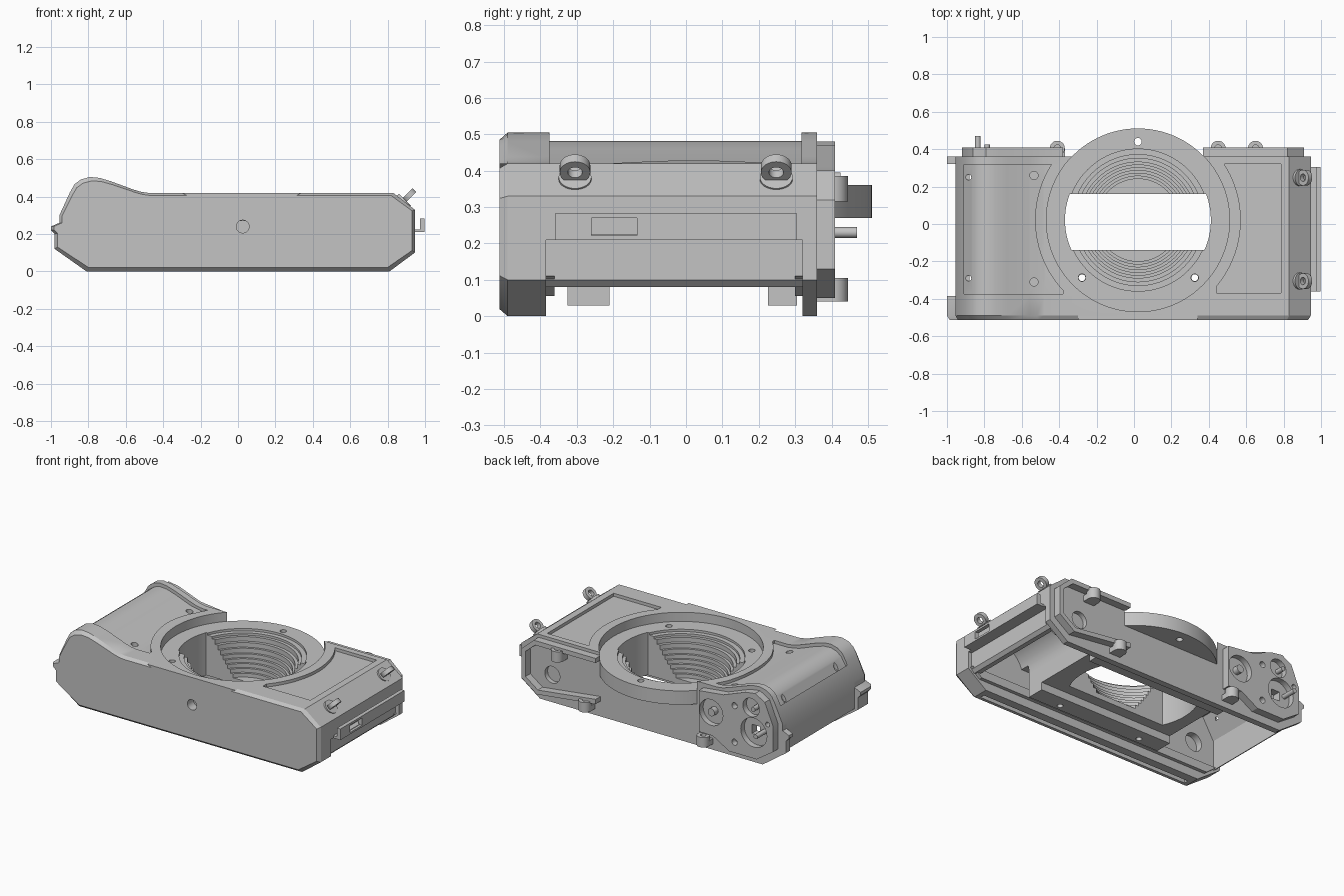
import bpy, bmesh, math
from mathutils import Vector

if "Cube" in bpy.data.objects:
    bpy.data.objects.remove(bpy.data.objects["Cube"])

grey = bpy.data.materials.new("body grey")
grey.use_nodes = True
COLOR = (0.55, 0.55, 0.55, 1)
grey.diffuse_color = COLOR
grey.node_tree.nodes["Principled BSDF"].inputs["Base Color"].default_value = COLOR


def make(name, verts, faces):
    mesh = bpy.data.meshes.new(name)
    mesh.from_pydata(verts, [], faces)
    mesh.materials.append(grey)
    ob = bpy.data.objects.new(name, mesh)
    bpy.context.collection.objects.link(ob)
    bm = bmesh.new()
    bm.from_mesh(mesh)
    bmesh.ops.recalc_face_normals(bm, faces=bm.faces)
    bm.to_mesh(mesh)
    bm.free()
    return ob


def loft(name, rings):
    """Closed solid through rings of equal size."""
    n = len(rings[0])
    verts = [v for ring in rings for v in ring]
    faces = [list(range(n)), [len(verts) - n + i for i in range(n)]]
    for r in range(len(rings) - 1):
        for i in range(n):
            j = (i + 1) % n
            faces.append((r * n + i, r * n + j, r * n + n + j, r * n + n + i))
    return make(name, verts, faces)


def prism(name, profile, y0, y1):
    return loft(name, [[(x, y, z) for x, z in profile] for y in (y0, y1)])


def box(name, x0, x1, y0, y1, z0, z1):
    return prism(name, [(x0, z0), (x1, z0), (x1, z1), (x0, z1)], y0, y1)


def rod(name, start, end, r, n=32):
    a, b = Vector(start), Vector(end)
    q = (b - a).to_track_quat("Z", "Y")
    ring = [q @ Vector((r * math.cos(t), r * math.sin(t), 0))
            for t in (2 * math.pi * i / n for i in range(n))]
    return loft(name, [[p + v for v in ring] for p in (a, b)])


def cut(ob, *cutters, op="DIFFERENCE"):
    for c in cutters:
        m = ob.modifiers.new("cut", "BOOLEAN")
        m.operation, m.solver, m.object = op, "EXACT", c
        bpy.context.view_layer.objects.active = ob
        bpy.ops.object.modifier_apply(modifier=m.name)
        bpy.data.objects.remove(c)
    return ob


CX, CY = 0.021, 0.021         # lens axis
SCREWS = [(CX, 0.44), (-0.278, -0.287), (0.325, -0.287)]


def axis_rod(r, z0, z1, n=96):
    return rod("cutter", (CX, CY, z0), (CX, CY, z1), r, n)


def hole(x, y, r, z0, z1):
    return rod("cutter", (x, y, z0), (x, y, z1), r, 20)


def film_gate():
    """Letterbox opening with ends rounded to the mount."""
    gate = box("cutter", -0.5, 0.5, -0.14, 0.16, -0.1, 0.5)
    return cut(gate, axis_rod(0.39, -0.2, 0.6), op="INTERSECT")


# Outline shared by the two end plates, with the rounded grip ridge
ridge = [(-0.955, 0.3), (-0.9, 0.42), (-0.875, 0.465), (-0.84, 0.492), (-0.79, 0.505),
         (-0.74, 0.5), (-0.68, 0.482), (-0.56, 0.438), (-0.52, 0.426), (-0.48, 0.42)]
outline = [(-0.81, 0), (-0.98, 0.12), (-0.98, 0.2), (-1, 0.22), (-1, 0.24), (-0.955, 0.26)]
shoulder = [(0.83, 0.42), (0.945, 0.33)]
outline += ridge + shoulder + [(0.945, 0.1), (0.81, 0)]

# Bottom plate with chamfered outer edge, tripod hole, groove and spool bearing
small = [(x * 0.985, 0.25 + (z - 0.25) * 0.92) for x, z in outline]
bottom_plate = loft("bottom_plate", [[(x, -0.513, z) for x, z in small],
                                     [(x, -0.49, z) for x, z in outline],
                                     [(x, -0.385, z) for x, z in outline]])
cut(bottom_plate, rod("cutter", (0.025, -0.6, 0.24), (0.025, -0.45, 0.24), 0.034),
    box("cutter", -0.78, 0.78, -0.47, -0.44, -0.1, 0.06),
    rod("cutter", (-0.78, -0.43, 0.24), (-0.78, -0.3, 0.24), 0.06),
    axis_rod(0.49, 0.27, 0.6))
prism("square_edge_pad", [(-0.26, 0.4), (-0.3, 0.42), (0.34, 0.42), (0.3, 0.4)],
      -0.513, -0.475)

# Top plate
top_plate = prism("top_plate", outline, 0.32, 0.36)
cut(top_plate, axis_rod(0.49, 0.27, 0.6))

# Light-trap lips inside both end plates
for y0, y1 in ((-0.39, -0.362), (0.3, 0.33)):
    prism("light_trap_lip", [(-0.86, 0.055), (0.86, 0.055), (0.93, 0.11), (-0.93, 0.11)],
          y0, y1)

# Central body, stepped in under the side rail
core = prism("central_body", [(-0.9, 0.08), (-0.955, 0.12)] + ridge + shoulder
             + [(0.945, 0.21), (0.92, 0.21), (0.92, 0.1), (0.9, 0.08)], -0.385, 0.32)

# Sunken grip panels, each with a concave edge around the mount
left_panel = prism("cutter", [(-0.91, 0.37), (-0.865, 0.445), (-0.83, 0.47), (-0.79, 0.482),
                              (-0.74, 0.478), (-0.68, 0.46), (-0.56, 0.415), (-0.48, 0.4),
                              (-0.38, 0.4), (-0.38, 0.7), (-0.91, 0.7)], -0.375, 0.318)
right_panel = box("cutter", 0.44, 0.785, -0.37, 0.32, 0.4, 0.7)
for panel in (left_panel, right_panel):
    cut(panel, axis_rod(0.55, 0, 1))
    cut(core, panel)

# Hollow grip, film chamber and trough beside the throat
cut(core, prism("cutter", [(-0.93, -0.1), (-0.93, 0.3), (-0.85, 0.435), (-0.74, 0.44),
                           (-0.55, 0.37), (-0.45, 0.3), (-0.45, -0.1)], -0.5, 0.5),
    rod("cutter", (0.7, -0.5, 0.19), (0.7, 0.5, 0.19), 0.17, 48),
    box("cutter", 0.53, 0.87, -0.5, 0.5, -0.1, 0.19),
    box("cutter", -0.46, 0.6, -0.5, -0.325, -0.1, 0.24))

# Film rails either side of the gate
rails = [box("film_rail", -0.45, 0.53, y0, y1, 0.03, 0.08)
         for y0, y1 in ((-0.325, -0.21), (0.225, 0.305))]

# Mount recess, ribbed throat, film gate and screw holes
cut(core, axis_rod(0.49, 0.27, 0.6))
for i in range(6):
    cut(core, axis_rod(0.295 - 0.015 * i, 0.24 - 0.025 * i, 0.4))
cut(core, film_gate())
for x, y in SCREWS[1:]:
    for ob in (core, rails[0]):
        cut(ob, hole(x, y, 0.018, -0.1, 0.6))
for x, y, r in [(-0.535, 0.26, 0.022), (-0.535, -0.31, 0.022),
                (-0.885, 0.25, 0.015), (-0.885, -0.29, 0.015)]:
    cut(core, hole(x, y, r, 0.385, 0.6))

# Lens mount flange
flange = axis_rod(0.49, 0.27, 0.36)
flange.name = "mount_flange"
cut(flange, axis_rod(0.38, 0.345, 0.5))
for i in range(3):
    cut(flange, axis_rod(0.35 - 0.02 * i, 0.33 - 0.03 * i, 0.5))
cut(flange, film_gate(), axis_rod(0.295, 0.2, 0.5))
for x, y in SCREWS:
    cut(flange, hole(x, y, 0.02, 0.1, 0.6))

# Dial platform on the top plate
dial_platform = prism("dial_platform", [(-0.8, 0.05), (-0.92, 0.13), (-0.92, 0.3),
                                        (-0.86, 0.44), (-0.79, 0.48), (-0.72, 0.47),
                                        (-0.56, 0.41), (-0.38, 0.39), (-0.38, 0.12),
                                        (-0.48, 0.12), (-0.6, 0.05)], 0.36, 0.41)
for x, z, r in [(-0.78, 0.22, 0.095), (-0.47, 0.27, 0.085), (-0.76, 0.38, 0.06),
                (-0.64, 0.36, 0.02), (-0.64, 0.12, 0.02), (-0.88, 0.3, 0.015)]:
    cut(dial_platform, rod("cutter", (x, 0.372, z), (x, 0.5, z), r))
cut(dial_platform, axis_rod(0.49, 0.27, 0.6))
for ob in (dial_platform, top_plate):
    cut(ob, box("cutter", -0.8, -0.74, 0.28, 0.5, 0.19, 0.25))

# Counter housing: rim around an open pocket
counter_rim = prism("counter_rim", [(0.37, 0.1), (0.8, 0.05), (0.91, 0.13), (0.91, 0.32),
                                    (0.82, 0.4), (0.37, 0.4)], 0.36, 0.41)
cut(counter_rim, prism("cutter", [(0.3, 0.14), (0.79, 0.08), (0.88, 0.145), (0.88, 0.31),
                                  (0.81, 0.37), (0.3, 0.37)], 0.3, 0.5),
    axis_rod(0.49, 0.27, 0.6))
cut(top_plate, rod("cutter", (0.72, 0.33, 0.18), (0.72, 0.5, 0.18), 0.055))

# Screw bosses and shafts
for x, z0, z1 in [(-0.41, 0.04, 0.105), (0.45, 0.04, 0.105), (0.65, 0.315, 0.385)]:
    boss = rod("screw_boss", (x, 0.405, z0), (x, 0.405, z1), 0.04)
    cut(boss, hole(x, 0.405, 0.018, z1 - 0.03, z1 + 0.1))
    box("boss_web", x - 0.04, x + 0.04, 0.355, 0.405, z0, z1 - 0.03)
rod("dial_shaft", (-0.835, 0.36, 0.23), (-0.835, 0.47, 0.23), 0.015, 16)
rod("shutter_pin", (-0.785, 0.36, 0.38), (-0.785, 0.425, 0.38), 0.015, 16)
rod("speed_pin", (-0.47, 0.36, 0.27), (-0.47, 0.41, 0.27), 0.025, 16)

# Strap lugs: tilted collar with an eyelet
for y in (-0.305, 0.248):
    rod("lug_collar", (0.875, y, 0.365), (0.893, y, 0.383), 0.045)
    eye = rod("strap_eyelet", (0.903, y, 0.415), (0.923, y, 0.395), 0.042)
    cut(eye, rod("cutter", (0.863, y, 0.455), (0.963, y, 0.355), 0.02))

# Side door rail with a window
rail = box("side_rail", 0.972, 0.997, -0.36, 0.305, 0.21, 0.283)
cut(rail, box("cutter", 0.9, 1.1, -0.26, -0.135, 0.222, 0.27))
box("rail_foot", 0.93, 0.98, -0.36, 0.305, 0.21, 0.225)

# Smooth curved walls, crisp edges
for ob in bpy.context.scene.objects:
    ob.select_set(ob.type == "MESH")
bpy.context.view_layer.objects.active = core
bpy.ops.object.shade_smooth_by_angle(angle=math.radians(28))
